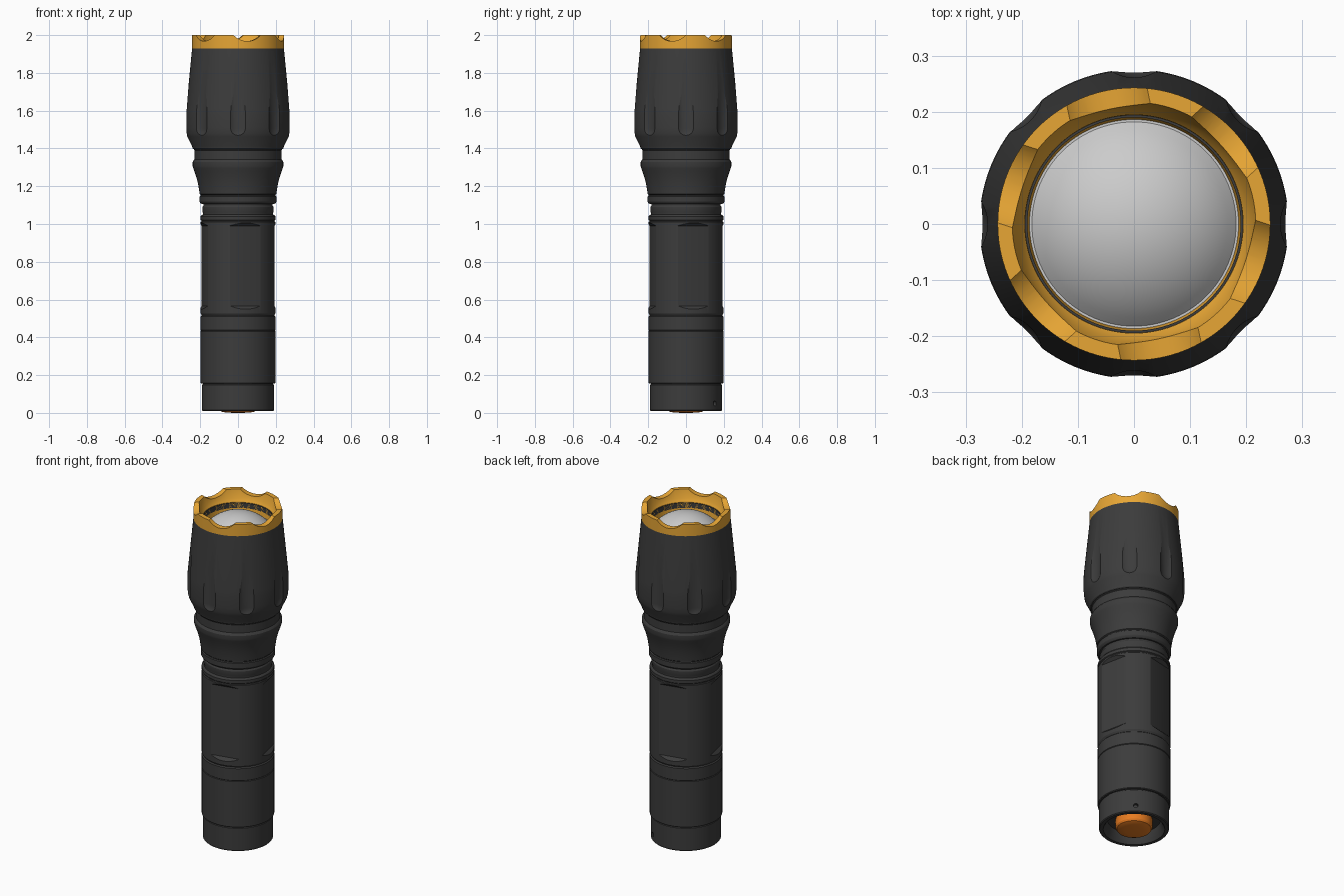
import bpy, bmesh
from math import sin, cos, pi, radians
from mathutils import Matrix, Vector

if "Cube" in bpy.data.objects:
    bpy.data.objects.remove(bpy.data.objects["Cube"])

SEG = 96

def material(name, rgb):
    m = bpy.data.materials.new(name)
    m.diffuse_color = (*rgb, 1)
    m.use_nodes = True
    m.node_tree.nodes["Principled BSDF"].inputs["Base Color"].default_value = m.diffuse_color
    return m

BLACK = material("anodised_black", (0.045, 0.045, 0.045))
GOLD = material("gold", (0.80, 0.38, 0.035))
ORANGE = material("orange", (0.80, 0.20, 0.015))

def finish(name, bm, mat=None):
    bmesh.ops.recalc_face_normals(bm, faces=bm.faces)
    me = bpy.data.meshes.new(name)
    bm.to_mesh(me)
    bm.free()
    ob = bpy.data.objects.new(name, me)
    bpy.context.collection.objects.link(ob)
    if mat:
        me.materials.append(mat)
    return ob

def add_lathe(bm, profile, closed=False, mtx=Matrix(), seg=SEG):
    """Revolve (r, z) points about z; r = 0 makes a pole."""
    rings = []
    for r, z in profile:
        n = 1 if r == 0 else seg
        rings.append([bm.verts.new(mtx @ Vector((r * cos(2 * pi * i / seg), r * sin(2 * pi * i / seg), z)))
                      for i in range(n)])
    pairs = list(zip(rings, rings[1:]))
    if closed:
        pairs.append((rings[-1], rings[0]))
    for a, b in pairs:
        for i in range(seg):
            j = (i + 1) % seg
            vs = [a[i % len(a)], a[j % len(a)], b[j % len(b)], b[i % len(b)]]
            bm.faces.new(list(dict.fromkeys(vs)))

def lathe(name, profile, mat=None, closed=False):
    bm = bmesh.new()
    add_lathe(bm, profile, closed)
    return finish(name, bm, mat)

def activate(ob):
    bpy.ops.object.select_all(action='DESELECT')
    ob.select_set(True)
    bpy.context.view_layer.objects.active = ob

def cut(ob, bm):
    """Subtract the bmesh from the object, then drop the cutter."""
    c = finish("cutter", bm)
    c.hide_render = True
    mod = ob.modifiers.new("cut", 'BOOLEAN')
    mod.operation, mod.solver, mod.object = 'DIFFERENCE', 'EXACT', c
    activate(ob)
    bpy.ops.object.modifier_apply(modifier=mod.name)
    bpy.data.objects.remove(c)

def turn(deg):
    return Matrix.Rotation(radians(deg), 4, 'Z')

# Tail cap: hollow end with a button recess
tail = lathe("tail_cap", [
    (0, 0.07), (0.145, 0.07), (0.155, 0.03), (0.168, 0.01), (0.187, 0.01), (0.191, 0.015),
    (0.191, 0.148), (0.186, 0.152), (0.186, 0.17), (0, 0.17)], BLACK)
bm = bmesh.new()
add_lathe(bm, [(0, -0.02), (0.013, -0.02), (0.013, 0.02), (0, 0.02)], seg=20,
          mtx=turn(53) @ Matrix.Translation((0.192, 0, 0.05)) @ Matrix.Rotation(pi / 2, 4, 'Y'))
cut(tail, bm)

# Tail button
button = lathe("tail_button", [
    (0, 0.0), (0.05, 0.001), (0.078, 0.004), (0.094, 0.01), (0.1, 0.02), (0.1, 0.08), (0, 0.08)], ORANGE)

# Rear barrel
barrel = lathe("rear_barrel", [
    (0, 0.155), (0.194, 0.155), (0.198, 0.159), (0.198, 0.432), (0.195, 0.435), (0.198, 0.438),
    (0.198, 0.51), (0.192, 0.516), (0.192, 0.53), (0, 0.53)], BLACK)

# Grip tube with four flats
grip = lathe("grip_tube", [
    (0, 0.517), (0.192, 0.517), (0.198, 0.527), (0.198, 1.01), (0.194, 1.014), (0.194, 1.018),
    (0.198, 1.022), (0.198, 1.04), (0.192, 1.048), (0.186, 1.05), (0.186, 1.06), (0.188, 1.065),
    (0.188, 1.09), (0.183, 1.098), (0.183, 1.12), (0, 1.12)], BLACK)
bm = bmesh.new()
for k in range(4):
    m = turn(12 + 90 * k)
    inner = [bm.verts.new(m @ Vector((0.18, y, z))) for y, z in
             ((-0.11, 0.567), (0.11, 0.567), (0.11, 0.99), (-0.11, 0.99))]
    outer = [bm.verts.new(m @ Vector((0.22, y, z))) for y, z in
             ((-0.11, 0.527), (0.11, 0.527), (0.11, 1.025), (-0.11, 1.025))]
    bm.faces.new(inner)
    bm.faces.new(outer[::-1])
    for i in range(4):
        j = (i + 1) % 4
        bm.faces.new((inner[i], inner[j], outer[j], outer[i]))
cut(grip, bm)

# Flared collar below the head
collar = lathe("flared_collar", [
    (0, 1.105), (0.192, 1.105), (0.2, 1.112), (0.203, 1.118), (0.203, 1.146), (0.198, 1.15),
    (0.198, 1.154), (0.203, 1.158), (0.206, 1.18), (0.212, 1.215), (0.221, 1.25), (0.231, 1.28),
    (0.237, 1.296), (0.24, 1.306), (0.24, 1.328), (0.234, 1.338), (0.23, 1.342), (0.23, 1.39),
    (0.233, 1.394), (0.233, 1.41), (0, 1.41)], BLACK)

# Head with eight flutes
head = lathe("head", [
    (0, 1.397), (0.236, 1.397), (0.241, 1.402), (0.243, 1.412), (0.268, 1.462), (0.273, 1.48),
    (0.2755, 1.51), (0.2755, 1.58), (0.274, 1.61), (0.243, 1.93), (0.19, 1.93), (0.19, 1.83),
    (0, 1.83)], BLACK)
R = 0.075
flute = [(0, 1.505 - R)] + [(R * sin(a * pi / 20), 1.505 - R * cos(a * pi / 20)) for a in range(1, 11)]
flute += [(R, 1.9), (0, 1.9)]
bm = bmesh.new()
for k in range(8):
    add_lathe(bm, flute, mtx=turn(45 * k) @ Matrix.Translation((0.261 + R, 0, 0)), seg=64)
cut(head, bm)

# Crown bezel with six scallops
bezel = lathe("crown_bezel", [
    (0.19, 1.87), (0.19, 1.928), (0.243, 1.928), (0.243, 2.0), (0.217, 2.0), (0.205, 1.95),
    (0.195, 1.935), (0.186, 1.87)], GOLD, closed=True)
bm = bmesh.new()
for k in range(6):
    add_lathe(bm, [(0, -0.06), (0.1, -0.06), (0.1, 0.06), (0, 0.06)], seg=64,
              mtx=turn(42 + 60 * k) @ Matrix.Translation((0.22, 0, 2.068)) @ Matrix.Rotation(pi / 2, 4, 'Y'))
cut(bezel, bm)

# Domed lens on a thin rim
H, B = 0.085, 0.182
S = (B * B + H * H) / (2 * H)
dome = []
for i in range(13):
    r = B * (1 - i / 12)
    dome.append((r, 1.872 + H - S + (S * S - r * r) ** 0.5))
lens = lathe("lens", [(0, 1.835), (0.187, 1.835), (0.187, 1.872)] + dome[:-1] + [(0, 1.872 + H)])

for ob in (tail, button, barrel, grip, collar, head, bezel, lens):
    activate(ob)
    bpy.ops.object.shade_smooth_by_angle(angle=radians(25))
